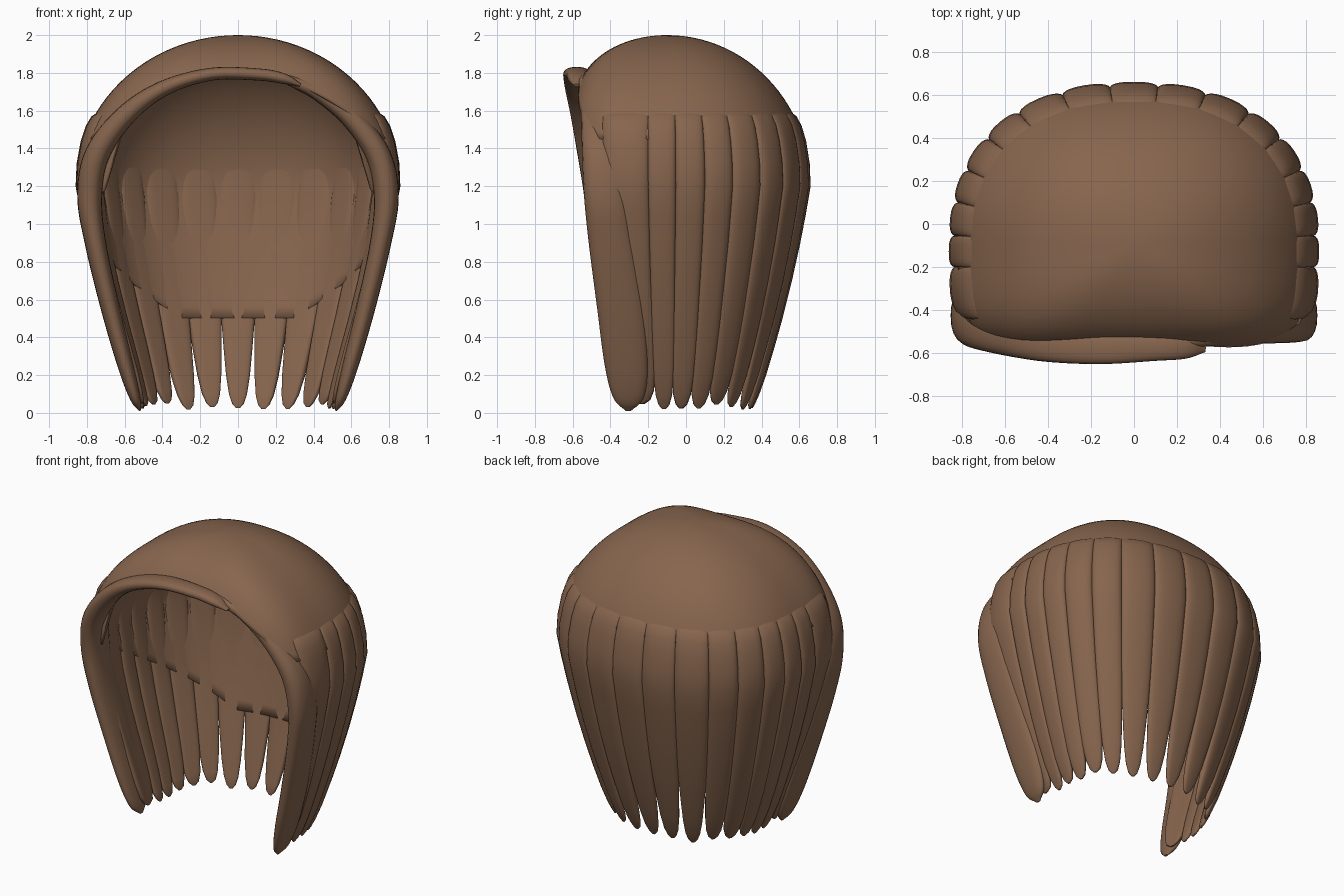
import bpy, bmesh, math, random
from mathutils import Vector

if "Cube" in bpy.data.objects:
    bpy.data.objects.remove(bpy.data.objects["Cube"])

random.seed(4)
CY = -0.1                      # centre of the head in y
brown = bpy.data.materials.new("warm_brown")
brown.diffuse_color = (0.24, 0.13, 0.075, 1)
brown.use_nodes = True
brown.node_tree.nodes["Principled BSDF"].inputs["Base Color"].default_value = brown.diffuse_color


def spow(v, e):
    return math.copysign(abs(v) ** e, v)


# Head outline seen from above, half of it, starting at the back
plan_pts = []
for i in range(801):
    a = math.pi * i / 800
    n, r = (2.3, 0.76) if a < math.pi / 2 else (4.0, 0.53)
    plan_pts.append(Vector((0.86 * spow(math.sin(a), 2 / n), r * spow(math.cos(a), 2 / n))))
arc = [0.0]
for p, q in zip(plan_pts, plan_pts[1:]):
    arc.append(arc[-1] + (q - p).length)
HALF = arc[-1]


def plan(u):
    """Outline point at arc length u from the back (negative = left)."""
    v = min(abs(u), HALF)
    lo, hi = 0, 800
    while hi - lo > 1:
        m = (lo + hi) // 2
        lo, hi = (m, hi) if arc[m] <= v else (lo, m)
    t = (v - arc[lo]) / max(arc[hi] - arc[lo], 1e-9)
    p = plan_pts[lo].lerp(plan_pts[hi], t)
    return Vector((math.copysign(p.x, u), p.y))


def shell(u, z, k=1.0, dz=0.0):
    """Point on the hair surface, scaled by k about the vertical axis."""
    p = plan(u)
    if z > 1.2:
        h = min((z - 1.2) / 0.8, 1)
        s = math.sqrt(1 - h * h)
        sy = math.sqrt(1 - h ** 4) if p.y < 0 else s
    else:
        d = 1.2 - z
        s = sy = 1 - 0.21 * d - 0.1 * d * d
    return Vector((p.x * s * k, CY + p.y * sy * k, z + dz))


def make(name, rings, closed=True, caps=False):
    bm = bmesh.new()
    rows = [[bm.verts.new(p) for p in ring] for ring in rings]
    n = len(rows[0])
    for a, b in zip(rows, rows[1:]):
        for i in range(n if closed else n - 1):
            j = (i + 1) % n
            bm.faces.new((a[i], a[j], b[j], b[i]))
    if caps:
        bm.faces.new(rows[0])
        bm.faces.new(rows[-1])
    bmesh.ops.remove_doubles(bm, verts=bm.verts, dist=0.0005)
    bmesh.ops.recalc_face_normals(bm, faces=bm.faces)
    me = bpy.data.meshes.new(name)
    bm.to_mesh(me)
    bm.free()
    me.materials.append(brown)
    ob = bpy.data.objects.new(name, me)
    bpy.context.collection.objects.link(ob)
    bpy.ops.object.select_all(action='DESELECT')
    ob.select_set(True)
    bpy.context.view_layer.objects.active = ob
    bpy.ops.object.shade_smooth_by_angle(angle=math.radians(50))
    return ob


def front_edge(u):
    """Height of the face opening arch."""
    f = abs(plan(u).x) / 0.86
    return max(1.45, 1.79 - 0.42 * f ** 3)


def dome_bottom(u):
    return front_edge(u) if plan(u).y < 0 else 1.5


def liner_bottom(u):
    if plan(u).y < -0.42:
        return front_edge(u) + 0.06
    return 0.53 + max(0, abs(u) - 0.42) * 0.52


def sheet(name, us, bottom, k, dz, rows, thick):
    cols = []
    for r in range(rows + 1):
        t = r / rows
        ring = []
        for u in us:
            zb = bottom(u)
            lo = math.asin((zb - 1.2) / 0.8) if zb > 1.2 else (zb - 1.2) / 0.8
            ph = lo + (math.pi / 2 - lo) * t
            ring.append(shell(u, 1.2 + 0.8 * (math.sin(ph) if ph > 0 else ph), k, dz))
        cols.append(ring)
    ob = make(name, cols)
    mod = ob.modifiers.new("thickness", 'SOLIDIFY')
    mod.thickness = thick
    mod.offset = -1


# Crown of the hair and the smooth inner lining
around = [-HALF + 2 * HALF * i / 120 for i in range(120)]
sheet("crown", around, dome_bottom, 1.0, 0.0, 20, 0.02)
sheet("inner_lining", around, liner_bottom, 0.915, -0.03, 30, 0.012)

# Hanging locks around the back and sides
#        z, width at back, width at side, depth, outward offset
LOCK = [(1.61, 0.80, 0.8, 0.02, -0.05), (1.595, 0.92, 0.95, 0.04, -0.01),
        (1.57, 1.0, 1.0, 0.06, 0.014), (1.52, 1.0, 1.0, 0.07, 0.018),
        (1.44, 1.0, 1.0, 0.08, 0.012), (1.32, 1.0, 1.0, 0.085, 0.004),
        (1.2, 1.0, 1.0, 0.09, 0.0), (1.05, 1.0, 1.0, 0.085, 0.0),
        (0.9, 1.0, 1.0, 0.075, 0.0), (0.7, 1.0, 1.0, 0.075, 0.0),
        (0.5, 0.97, 1.05, 0.075, 0.0), (0.35, 0.90, 1.08, 0.075, 0.0),
        (0.2, 0.80, 1.05, 0.07, 0.0), (0.1, 0.64, 0.9, 0.055, -0.006),
        (0.05, 0.42, 0.62, 0.04, -0.016), (0.028, 0.14, 0.2, 0.015, -0.025)]
EDGES = [0.115, 0.345, 0.57, 0.76, 0.94, 1.10, 1.26, 1.41, 1.66]


def lock(name, u0, u1):
    mid, half = (u0 + u1) / 2, abs(u1 - u0) / 2
    blend = min(1, max(0, (abs(mid) - 0.5) / 0.4))
    drop = random.uniform(-0.012, 0.025)
    rings = []
    for z, wb, ws, depth, out in LOCK:
        w = wb + (ws - wb) * blend
        z += drop * (1.6 - z) / 1.6
        ring = []
        for j in range(24):
            a = math.tau * j / 24
            u = mid + 1.04 * half * w * spow(math.cos(a), 0.7)
            inset = depth / 2 * (1 - spow(math.sin(a), 0.6)) - out
            ring.append(shell(u, z, 1 - inset / 0.8))
        rings.append(ring)
    make(name, rings, caps=True)


lock("back_lock", -EDGES[0], EDGES[0])
for i, (e0, e1) in enumerate(zip(EDGES, EDGES[1:])):
    lock(f"right_lock_{i + 1}", e0, e1)
    lock(f"left_lock_{i + 1}", -e1, -e0)


# Fringe edge framing the face, widening into the long front locks
def rim(name, pts, sx):
    pts = [Vector(p) for p in pts]
    pts = [2 * pts[0] - pts[1]] + pts + [2 * pts[-1] - pts[-2]]
    path = []
    for p0, p1, p2, p3 in zip(pts, pts[1:], pts[2:], pts[3:]):
        for s in range(6):
            t = s / 6
            path.append(0.5 * (2 * p1 + (p2 - p0) * t + (2 * p0 - 5 * p1 + 4 * p2 - p3) * t * t
                               + (3 * p1 - p0 - 3 * p2 + p3) * t ** 3))
    path.append(pts[-2])
    rings = []
    for i, p in enumerate(path):
        d = path[min(i + 1, len(path) - 1)] - path[max(i - 1, 0)]
        nrm = Vector((-d[2], d[0])).normalized()      # outward in the x-z plane
        ring = []
        for j in range(20):
            a = math.tau * j / 20
            o, y = p[3] * spow(math.cos(a), 0.85), p[4] * spow(math.sin(a), 0.85)
            # the back of the section leans outward along the head
            ring.append((sx * (p[0] + nrm.x * o), p[1] + y, p[2] + nrm.y * o))
        rings.append(ring)
    make(name, rings, caps=True)


# x, y, z, half thickness, half depth
side = [(0.785, -0.425, 1.15, 0.066, 0.115), (0.755, -0.395, 0.9, 0.056, 0.12),
        (0.675, -0.345, 0.55, 0.050, 0.125), (0.595, -0.315, 0.25, 0.042, 0.115),
        (0.545, -0.305, 0.08, 0.028, 0.08), (0.518, -0.305, 0.012, 0.006, 0.015)]
left = [(-0.33, -0.575, 1.735, 0.008, 0.02), (-0.24, -0.575, 1.77, 0.028, 0.05),
        (-0.1, -0.575, 1.792, 0.032, 0.06), (0.15, -0.578, 1.792, 0.034, 0.072),
        (0.4, -0.56, 1.715, 0.042, 0.08), (0.6, -0.52, 1.57, 0.055, 0.09),
        (0.745, -0.465, 1.37, 0.066, 0.11)]
right = [(0.20, -0.545, 1.785, 0.015, 0.02), (0.3, -0.52, 1.75, 0.03, 0.05),
         (0.43, -0.49, 1.69, 0.042, 0.07), (0.6, -0.47, 1.56, 0.055, 0.085),
         (0.74, -0.445, 1.37, 0.066, 0.105)]
rim("left_fringe", left + side, -1)
rim("right_fringe", right + side, 1)
